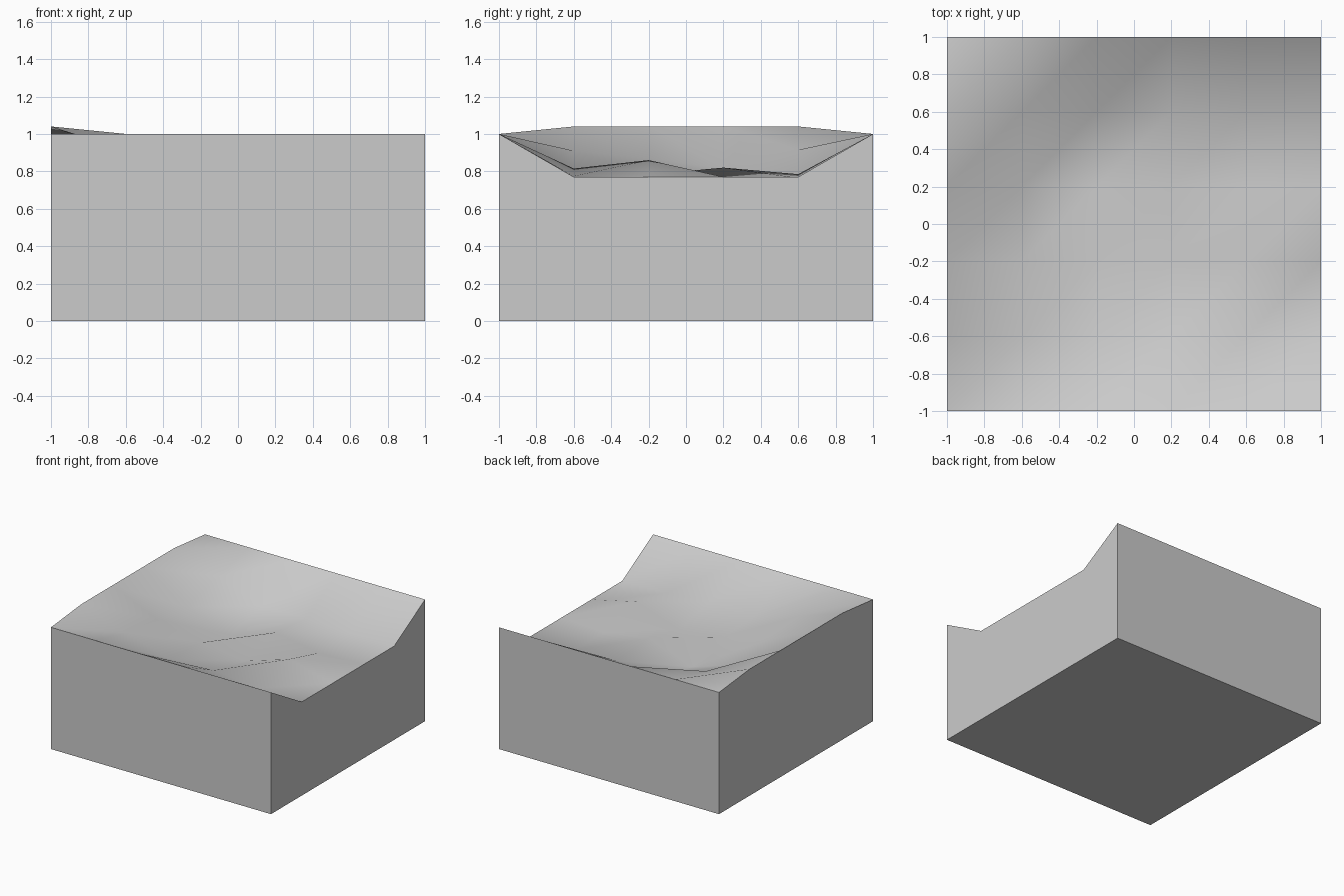
import bpy, bmesh, math

if "Cube" in bpy.data.objects:
    bpy.data.objects.remove(bpy.data.objects["Cube"])

# Terrain height per column (x from -1 to 1), rows y from -1 to 1
H = [
    [1.00, 1.04, 1.04, 1.04, 1.04, 1.00],
    [1.00, 0.91, 0.87, 0.815, 0.915, 1.00],
    [1.00, 0.80, 0.783, 0.69, 0.78, 1.00],
    [1.00, 0.815, 0.74, 0.82, 0.785, 1.00],
    [1.00, 0.775, 0.86, 0.76, 0.765, 1.00],
    [1.00, 0.77, 0.77, 0.77, 0.77, 1.00],
]
N = len(H)
STEP = 2 / (N - 1)

bm = bmesh.new()
# Top surface, each cell split along its diagonal
v = [[bm.verts.new((-1 + i * STEP, -1 + j * STEP, H[i][j])) for j in range(N)]
     for i in range(N)]
for i in range(N - 1):
    for j in range(N - 1):
        a, b, c, d = v[i][j], v[i + 1][j], v[i + 1][j + 1], v[i][j + 1]
        bm.faces.new((a, b, c)).smooth = True
        bm.faces.new((a, c, d)).smooth = True

# Flat walls dropped from the rim, and the base
last = N - 1
rim = ([v[i][0] for i in range(last)] + [v[last][j] for j in range(last)]
       + [v[i][last] for i in range(last, 0, -1)] + [v[0][j] for j in range(last, 0, -1)])
foot = [bm.verts.new((p.co.x, p.co.y, 0)) for p in rim]
for k in range(len(rim)):
    n = (k + 1) % len(rim)
    bm.faces.new((rim[k], foot[k], foot[n], rim[n]))
bm.faces.new(foot[::-1])
bmesh.ops.recalc_face_normals(bm, faces=bm.faces)

mesh = bpy.data.meshes.new("terrain_block")
bm.to_mesh(mesh)
bm.free()
block = bpy.data.objects.new("terrain_block", mesh)
bpy.context.collection.objects.link(block)

# Smooth top, crisp rim
bpy.context.view_layer.objects.active = block
block.select_set(True)
bpy.ops.object.shade_smooth_by_angle(angle=math.radians(45))
